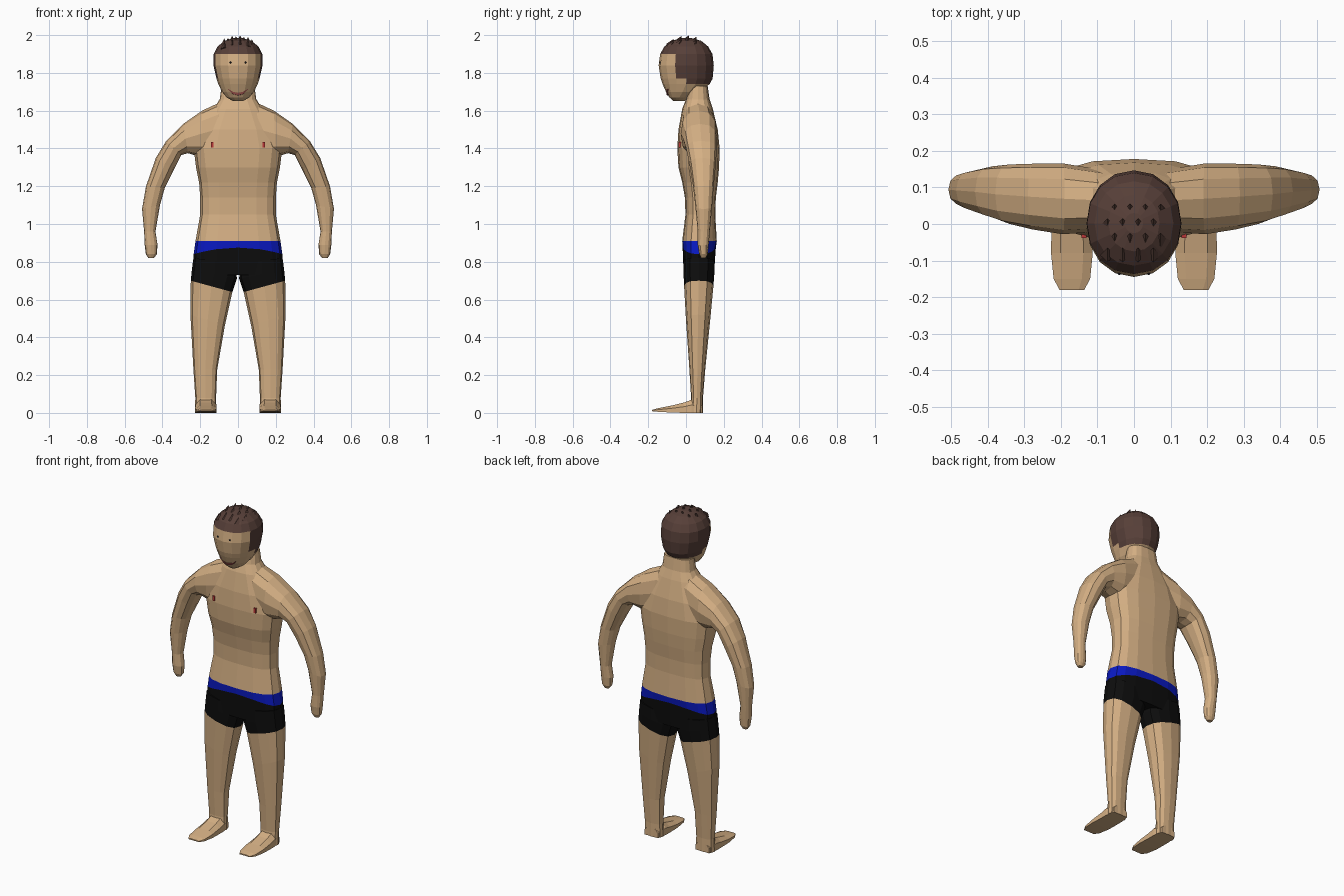
import bpy, bmesh, math
from mathutils import Matrix, Vector


def material(name, rgb):
    m = bpy.data.materials.new(name)
    m.diffuse_color = (*rgb, 1)
    return m


SKIN = material("skin", (0.66, 0.43, 0.23))
HAIR = material("hair_brown", (0.095, 0.05, 0.04))
BLUE = material("trunks_blue", (0.003, 0.01, 0.55))
BLACK = material("trunks_black", (0.004, 0.004, 0.004))
LIP = material("lip", (0.36, 0.09, 0.08))
RED = material("nipple_red", (0.5, 0.04, 0.04))
DARK = material("eye_dark", (0.02, 0.02, 0.025))


def finish(name, bm, mats, mirror=False):
    bmesh.ops.recalc_face_normals(bm, faces=bm.faces[:])
    me = bpy.data.meshes.new(name)
    bm.to_mesh(me)
    bm.free()
    for m in mats:
        me.materials.append(m)
    ob = bpy.data.objects.new(name, me)
    bpy.context.collection.objects.link(ob)
    if mirror:
        ob.modifiers.new("mirror", 'MIRROR').use_mirror_merge = False
    return ob


def ring(a, b, y0, y1, n, e):
    """Rounded section between points a and b in the XZ plane, y0..y1 deep."""
    a, b = Vector((a[0], 0, a[1])), Vector((b[0], 0, b[1]))
    mid, half = (a + b) / 2, (b - a) / 2
    pts = []
    for i in range(n):
        t = math.tau * i / n
        c, s = math.cos(t), math.sin(t)
        c, s = (math.copysign(abs(v) ** e if abs(v) > 1e-6 else 0, v) for v in (c, s))
        pts.append(mid + half * c + Vector((0, (y0 + y1) / 2 + s * (y1 - y0) / 2, 0)))
    return pts


def loft(rings, mat_of=None):
    bm = bmesh.new()
    vs = [[bm.verts.new(p) for p in r] for r in rings]
    n = len(vs[0])
    for k in range(len(vs) - 1):
        for i in range(n):
            j = (i + 1) % n
            f = bm.faces.new((vs[k][i], vs[k][j], vs[k + 1][j], vs[k + 1][i]))
            if mat_of:
                f.material_index = mat_of(k, f.calc_center_median())
    for r in (vs[0], vs[-1]):
        f = bm.faces.new(r)
        if mat_of:
            f.material_index = mat_of(0 if r is vs[0] else len(vs) - 2, f.calc_center_median())
    return bm


def stack(rows, n, e):
    return [ring((-w, z), (w, z), y0, y1, n, e) for z, w, y0, y1 in rows]


# Torso with neck, waistband and seat of the trunks
torso = stack([
    (0.73, 0.236, -0.012, 0.148), (0.84, 0.235, -0.018, 0.158), (0.91, 0.225, -0.02, 0.163),
    (1.05, 0.20, -0.003, 0.155), (1.14, 0.20, -0.006, 0.158), (1.22, 0.206, -0.02, 0.168),
    (1.30, 0.222, -0.04, 0.175), (1.40, 0.235, -0.046, 0.178), (1.50, 0.20, -0.04, 0.168),
    (1.61, 0.13, -0.02, 0.142), (1.66, 0.097, 0.0, 0.125), (1.73, 0.087, 0.015, 0.115)], 16, 0.75)
for p in torso[1]:
    p.z += 0.035 * (1 - (p.x / 0.235) ** 2)
finish("torso", loft(torso, lambda k, c: (2, 1)[k] if k < 2 else 0), [SKIN, BLUE, BLACK])

# Shoulder and arm: (outer point, inner point, y front, y back)
arm = [((0.03, 1.655), (0.03, 1.36), 0.0, 0.14), ((0.10, 1.642), (0.12, 1.36), -0.022, 0.152),
       ((0.19, 1.60), (0.20, 1.355), -0.028, 0.166), ((0.29, 1.53), (0.265, 1.375), -0.015, 0.165),
       ((0.38, 1.44), (0.30, 1.365), 0.0, 0.163), ((0.435, 1.35), (0.34, 1.285), 0.018, 0.158),
       ((0.487, 1.20), (0.388, 1.19), 0.038, 0.146), ((0.508, 1.08), (0.413, 1.10), 0.05, 0.138),
       ((0.497, 0.96), (0.437, 0.96), 0.062, 0.126), ((0.494, 0.89), (0.426, 0.89), 0.062, 0.12),
       ((0.488, 0.84), (0.43, 0.84), 0.07, 0.115), ((0.475, 0.82), (0.445, 0.82), 0.08, 0.105)]
finish("arm", loft([ring(*s, 12, 0.85) for s in arm]), [SKIN], True)

# Leg, top section in the black trunks: (inner point, outer point, y front, y back)
leg = [((0.012, 0.79), (0.236, 0.82), -0.013, 0.15), ((0.006, 0.71), (0.244, 0.76), -0.013, 0.15),
       ((0.03, 0.64), (0.25, 0.70), -0.010, 0.145), ((0.07, 0.46), (0.252, 0.52), 0.0, 0.128),
       ((0.11, 0.23), (0.236, 0.23), 0.018, 0.102), ((0.116, 0.08), (0.226, 0.08), 0.027, 0.09),
       ((0.114, 0.0), (0.228, 0.0), 0.02, 0.09)]
finish("leg", loft([ring(*s, 12, 0.8) for s in leg], lambda k, c: 1 if k < 2 else 0),
       [SKIN, BLACK], True)

# Foot, lofted from heel to toe: (y, half width, top height, sole height)
foot = []
for y, w, top, sole in [(0.088, 0.045, 0.05, 0.0), (0.03, 0.056, 0.07, 0.0), (-0.01, 0.056, 0.055, 0.0),
                        (-0.08, 0.057, 0.038, 0.002), (-0.15, 0.05, 0.024, 0.006),
                        (-0.18, 0.034, 0.016, 0.009)]:
    foot.append([Vector((0.17 + sx * w, y, z)) for sx, z in
                 [(-1, sole), (1, sole), (1, sole + (top - sole) * 0.6), (0.55, top),
                  (-0.55, top), (-1, sole + (top - sole) * 0.6)]])
finish("foot", loft(foot), [SKIN], True)

# Head, with the hair cap coloured by region
head = stack([
    (1.65, 0.025, -0.065, -0.01), (1.67, 0.06, -0.088, 0.02), (1.70, 0.085, -0.106, 0.07),
    (1.74, 0.104, -0.124, 0.125), (1.77, 0.114, -0.134, 0.141), (1.84, 0.13, -0.145, 0.147),
    (1.90, 0.129, -0.137, 0.14), (1.94, 0.108, -0.114, 0.117), (1.97, 0.07, -0.075, 0.08),
    (1.984, 0.025, -0.025, 0.03)], 16, 0.95)


def head_colour(k, c):
    return int(c.z > 1.9 or (c.y > -0.05 and c.z > 1.78) or (c.y > 0 and c.z > 1.745))


finish("head", loft(head, head_colour), [SKIN, HAIR])

# Spiky tufts on the crown
bm = bmesh.new()
for row in range(4):
    y = -0.075 + row * 0.04
    for col in range(4):
        x = (col - 1.5) * 0.042 + (0.01 if row % 2 else -0.01)
        z = 1.98 - 3.2 * (x * x + y * y)
        mat = Matrix.Translation((x, y, z)) @ Matrix.Rotation(-0.5, 4, 'X') @ Matrix.Diagonal((1, 1.1, 1, 1))
        bmesh.ops.create_cone(bm, cap_ends=True, segments=4, radius1=0.02, radius2=0, depth=0.042, matrix=mat)
for v in bm.verts:
    v.co.z = min(v.co.z, 2.0)
finish("hair_tufts", bm, [HAIR])

# Eyes
bm = bmesh.new()
bmesh.ops.create_icosphere(bm, subdivisions=1, radius=0.006, matrix=Matrix.Translation((0.04, -0.134, 1.855)))
finish("eye", bm, [DARK], True)

# Nipples
bm = bmesh.new()
bmesh.ops.create_cube(bm, size=1, matrix=Matrix.Translation((0.137, -0.032, 1.42))
                      @ Matrix.Diagonal((0.014, 0.014, 0.028, 1)))
finish("nipple", bm, [RED], True)

# Smiling mouth, a thin tapered loft across the face
mouth = []
for x, y, z, h in [(-0.052, -0.09, 1.714, 0.002), (-0.03, -0.092, 1.694, 0.007), (0, -0.093, 1.686, 0.008),
                   (0.03, -0.092, 1.694, 0.007), (0.052, -0.09, 1.714, 0.002)]:
    mouth.append([Vector((x, y + dy, z + dz * h)) for dy, dz in
                  [(-0.008, -0.6), (-0.012, 1), (0.01, 1), (0.01, -1)]])
finish("mouth", loft(mouth), [LIP])
